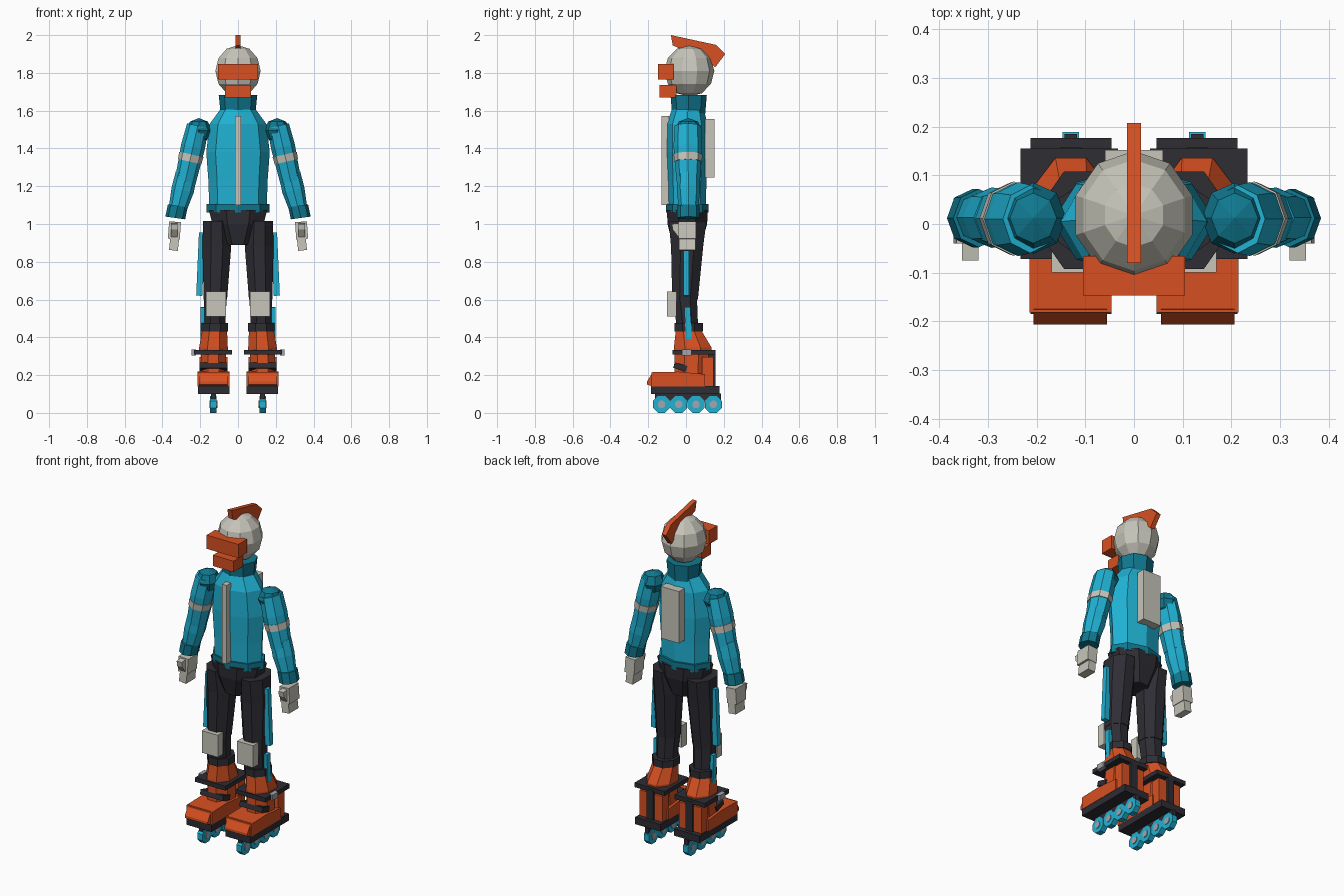
import bpy, bmesh, math
from mathutils import Matrix, Vector

if "Cube" in bpy.data.objects:
    bpy.data.objects.remove(bpy.data.objects["Cube"])


def material(name, rgb):
    m = bpy.data.materials.new(name)
    m.diffuse_color = (*rgb, 1)
    m.use_nodes = True
    m.node_tree.nodes["Principled BSDF"].inputs["Base Color"].default_value = m.diffuse_color
    return m


ORANGE = material("orange", (0.68, 0.082, 0.016))
TEAL = material("bright teal", (0.014, 0.44, 0.65))
DEEP = material("deep teal", (0.005, 0.19, 0.28))
GREY = material("warm light grey", (0.57, 0.56, 0.49))
DARK = material("charcoal", (0.027, 0.026, 0.034))
SILVER = material("silver", (0.36, 0.38, 0.42))


def finish(name, bm, mat, mirror=False):
    bmesh.ops.recalc_face_normals(bm, faces=bm.faces)
    me = bpy.data.meshes.new(name)
    bm.to_mesh(me)
    bm.free()
    me.materials.append(mat)
    ob = bpy.data.objects.new(name, me)
    bpy.context.collection.objects.link(ob)
    if mirror:
        ob.modifiers.new("mirror", 'MIRROR').use_mirror_merge = False
    return ob


def box(name, mat, x, y, z, rx=0, ry=0, mirror=False):
    """Box from (min, max) ranges, turned about its own centre in degrees."""
    bm = bmesh.new()
    c = Vector([(a + b) / 2 for a, b in (x, y, z)])
    size = [b - a for a, b in (x, y, z)]
    rot = Matrix.Rotation(math.radians(rx), 4, 'X') @ Matrix.Rotation(math.radians(ry), 4, 'Y')
    bmesh.ops.create_cube(bm, size=1, matrix=Matrix.Translation(c) @ rot @ Matrix.Diagonal((*size, 1)))
    return finish(name, bm, mat, mirror)


def loft(name, mat, rings, n=8, flat=False, tilt=0, mirror=False):
    """Skin n-sided rings (x, y, z, rx, ry); flat puts a side, not a corner, in front."""
    bm = bmesh.new()
    rot = Matrix.Rotation(math.radians(tilt), 3, 'Y')
    k = 1 / math.cos(math.pi / n) if flat else 1
    loops = []
    for x, y, z, rx, ry in rings:
        loop = []
        for i in range(n):
            a = -math.pi / 2 + (i + (0.5 if flat else 0)) * 2 * math.pi / n
            p = rot @ Vector((rx * k * math.cos(a), ry * k * math.sin(a), 0))
            loop.append(bm.verts.new(p + Vector((x, y, z))))
        loops.append(loop)
    for a, b in zip(loops, loops[1:]):
        for i in range(n):
            bm.faces.new((a[i], a[(i + 1) % n], b[(i + 1) % n], b[i]))
    bm.faces.new(loops[0])
    bm.faces.new(loops[-1])
    return finish(name, bm, mat, mirror)


def ball(name, mat, c, r, n, steps, mirror=False):
    rings = []
    for i in range(steps + 1):
        a = math.pi * i / steps
        s = max(math.sin(a), 0.002)
        rings.append((c[0], c[1], c[2] - r[2] * math.cos(a), r[0] * s, r[1] * s))
    return loft(name, mat, rings, n, mirror=mirror)


def side_profile(name, mat, points, x0, x1, mirror=False):
    """Extrude a (y, z) outline from x0 to x1."""
    bm = bmesh.new()
    f = bm.faces.new([bm.verts.new((x0, y, z)) for y, z in points])
    ext = bmesh.ops.extrude_face_region(bm, geom=[f])
    verts = [g for g in ext["geom"] if isinstance(g, bmesh.types.BMVert)]
    bmesh.ops.translate(bm, verts=verts, vec=(x1 - x0, 0, 0))
    return finish(name, bm, mat, mirror)


def disc(name, mat, c, r, width, n=8, mirror=True):
    bm = bmesh.new()
    m = (Matrix.Translation(c) @ Matrix.Rotation(math.pi / 2, 4, 'Y')
         @ Matrix.Rotation(math.pi / n, 4, 'Z'))
    bmesh.ops.create_cone(bm, cap_ends=True, segments=n, radius1=r, radius2=r, depth=width, matrix=m)
    return finish(name, bm, mat, mirror)


# Helmet, visor, chin guard and crest
ball("helmet", GREY, (0, 0.018, 1.81), (0.126, 0.132, 0.136), 10, 6)
box("visor", ORANGE, (-0.105, 0.105), (-0.147, -0.066), (1.766, 1.848))
box("chin_guard", ORANGE, (-0.068, 0.068), (-0.14, -0.05), (1.67, 1.735))
side_profile("crest", ORANGE, [(-0.08, 2.0), (0.16, 1.948), (0.208, 1.90), (0.155, 1.83),
                               (0.11, 1.87), (-0.07, 1.945)], -0.014, 0.014)

# Jacket
loft("jacket", TEAL, [(0, 0.005, 1.09, 0.153, 0.1), (0, 0.005, 1.22, 0.156, 0.103),
                      (0, 0.005, 1.38, 0.168, 0.11), (0, 0.005, 1.53, 0.15, 0.108),
                      (0, 0.01, 1.605, 0.095, 0.085)])
loft("jacket_hem", DEEP, [(0, 0.007, 1.06, 0.166, 0.112), (0, 0.007, 1.105, 0.166, 0.112)])
loft("collar", DEEP, [(0, 0.014, 1.585, 0.092, 0.088), (0, 0.014, 1.682, 0.102, 0.096)])
box("zip_strip", GREY, (-0.016, 0.016), (-0.13, -0.09), (1.10, 1.572))
box("back_panel", GREY, (-0.06, 0.06), (0.1, 0.152), (1.245, 1.555))

# Arms
ball("shoulder", DEEP, (0.207, 0.012, 1.495), (0.068, 0.073, 0.066), 8, 4, True)
loft("upper_arm", TEAL, [(0.213, 0.01, 1.52, 0.058, 0.07), (0.238, 0.01, 1.41, 0.064, 0.076),
                         (0.279, 0.012, 1.225, 0.056, 0.062)], tilt=-13, mirror=True)
loft("arm_band", GREY, [(0.247, 0.011, 1.368, 0.0655, 0.0765), (0.256, 0.011, 1.33, 0.0635, 0.0735)],
     tilt=-13, mirror=True)
loft("forearm", TEAL, [(0.273, 0.013, 1.265, 0.058, 0.06), (0.293, 0.013, 1.18, 0.06, 0.062),
                       (0.322, 0.013, 1.07, 0.047, 0.05)], tilt=-14, mirror=True)
loft("cuff", DEEP, [(0.319, 0.012, 1.096, 0.053, 0.06), (0.332, 0.012, 1.032, 0.053, 0.06)],
     tilt=-8, mirror=True)

# Gloves
box("palm", GREY, (0.305, 0.368), (-0.04, 0.052), (0.92, 1.012), ry=-4, mirror=True)
box("fingers", GREY, (0.315, 0.362), (-0.037, 0.05), (0.86, 0.925), ry=-6, mirror=True)
side_profile("thumb", GREY, [(-0.035, 1.005), (-0.075, 1.0), (-0.07, 0.97), (-0.035, 0.925)],
             0.32, 0.354, True)

# Trousers
loft("pelvis", DARK, [(0, 0.007, 1.075, 0.155, 0.108), (0, 0.007, 1.0, 0.135, 0.105),
                      (0, 0.005, 0.89, 0.072, 0.075)], flat=True)
loft("thigh", DARK, [(0.115, 0.008, 1.015, 0.07, 0.1), (0.112, 0.006, 0.88, 0.076, 0.085),
                     (0.12, -0.005, 0.6, 0.062, 0.068)], flat=True, mirror=True)
loft("shin", DARK, [(0.12, -0.006, 0.61, 0.06, 0.064), (0.122, 0.008, 0.45, 0.054, 0.056)],
     flat=True, mirror=True)
box("knee_pad", GREY, (0.064, 0.17), (-0.1, -0.05), (0.51, 0.642), mirror=True)
box("thigh_stripe", TEAL, (0.182, 0.214), (-0.014, 0.017), (0.62, 0.955), ry=-2.5, mirror=True)
box("shin_stripe", TEAL, (0.17, 0.198), (-0.004, 0.028), (0.35, 0.56), rx=3, mirror=True)

# Boots
CX = 0.13
loft("boot_cuff", DARK, [(0.122, 0.014, 0.432, 0.07, 0.076), (0.122, 0.014, 0.475, 0.07, 0.076)],
     flat=True, mirror=True)
loft("boot_shaft", ORANGE, [(0.124, 0.014, 0.435, 0.066, 0.068), (CX, 0.036, 0.345, 0.076, 0.1),
                            (CX, 0.036, 0.32, 0.076, 0.1)], flat=True, mirror=True)
loft("boot_ankle", ORANGE, [(CX, 0.03, 0.32, 0.066, 0.09), (CX, 0.025, 0.16, 0.07, 0.085)],
     flat=True, mirror=True)
box("ankle_strap", DARK, (0.033, 0.233), (-0.072, 0.155), (0.308, 0.334), mirror=True)
box("instep_strap", DARK, (0.055, 0.205), (-0.065, 0.005), (0.228, 0.258), rx=-16, mirror=True)
box("buckle", SILVER, (0.222, 0.245), (-0.022, 0.03), (0.304, 0.336), mirror=True)
box("heel_cup", ORANGE, (0.055, 0.205), (0.085, 0.145), (0.14, 0.295), mirror=True)
box("heel_strut", DARK, (0.108, 0.152), (0.12, 0.157), (0.14, 0.32), mirror=True)
side_profile("foot", ORANGE, [(0.1, 0.14), (0.1, 0.205), (-0.04, 0.218), (-0.182, 0.215),
                              (-0.182, 0.14)], 0.046, 0.215, True)
side_profile("toe_cap", ORANGE, [(-0.175, 0.217), (-0.207, 0.165), (-0.207, 0.15), (-0.175, 0.14)],
             0.056, 0.207, True)

# Skates
box("sole_plate", DARK, (0.046, 0.213), (-0.185, 0.177), (0.1, 0.142), mirror=True)
box("wheel_rail", DARK, (CX - 0.013, CX + 0.013), (-0.165, 0.185), (0.055, 0.102), mirror=True)
for i in range(4):
    y = -0.13 + i * 0.0915
    disc(f"wheel_{i + 1}", TEAL, (CX, y, 0.045), 0.0487, 0.034)
    disc(f"wheel_hub_{i + 1}", SILVER, (CX, y, 0.045), 0.021, 0.042)
